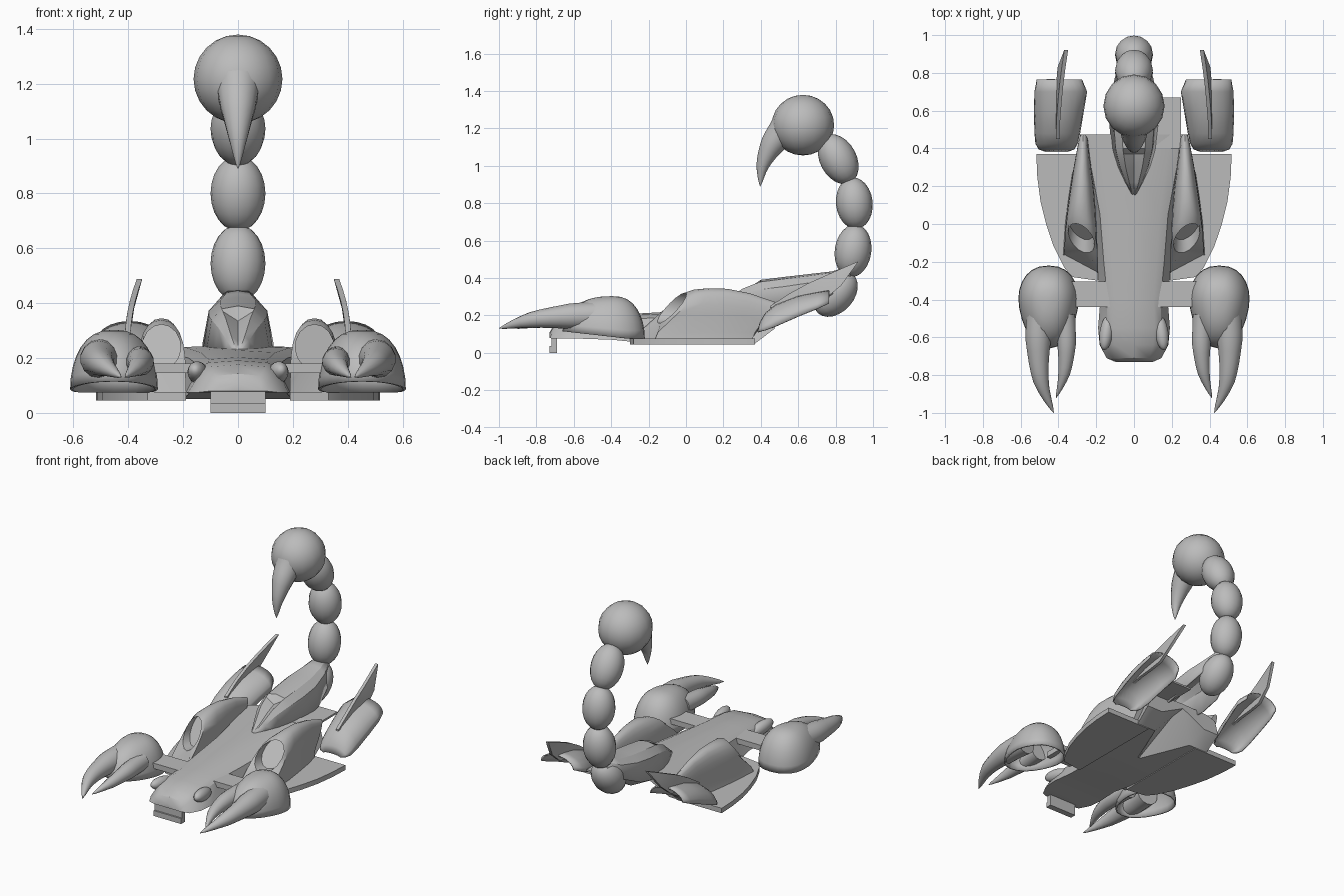
import bpy, bmesh
from math import sin, cos, pi, radians, copysign
from mathutils import Vector, Matrix

old = bpy.data.objects.get("Cube")
if old:
    bpy.data.objects.remove(old)

grey = bpy.data.materials.new("plain grey")
grey.use_nodes = True
grey.diffuse_color = (0.5, 0.5, 0.5, 1)
grey.node_tree.nodes["Principled BSDF"].inputs["Base Color"].default_value = (0.5, 0.5, 0.5, 1)


def finish(name, bm, angle=40, thick=0):
    bmesh.ops.remove_doubles(bm, verts=bm.verts, dist=0.0003)
    bmesh.ops.recalc_face_normals(bm, faces=bm.faces)
    mesh = bpy.data.meshes.new(name)
    bm.to_mesh(mesh)
    bm.free()
    mesh.materials.append(grey)
    ob = bpy.data.objects.new(name, mesh)
    bpy.context.collection.objects.link(ob)
    if thick:
        mod = ob.modifiers.new("thickness", 'SOLIDIFY')
        mod.thickness = thick
    for other in bpy.context.selected_objects:
        other.select_set(False)
    bpy.context.view_layer.objects.active = ob
    ob.select_set(True)
    bpy.ops.object.shade_smooth_by_angle(angle=radians(angle))


def loft(name, rings, side=1, closed=True, caps=True, angle=40, thick=0):
    """Skin a list of equal-length point rings; side mirrors in x."""
    bm = bmesh.new()
    rows = [[bm.verts.new((side * p[0], p[1], p[2])) for p in r] for r in rings]
    n = len(rows[0])
    for a, b in zip(rows, rows[1:]):
        for i in range(n if closed else n - 1):
            j = (i + 1) % n
            bm.faces.new((a[i], a[j], b[j], b[i]))
    if caps:
        bm.faces.new(rows[0])
        bm.faces.new(rows[-1])
    finish(name, bm, angle, thick)


def box(name, lo, hi):
    pts = lambda z: [(lo[0], lo[1], z), (hi[0], lo[1], z), (hi[0], hi[1], z), (lo[0], hi[1], z)]
    loft(name, [pts(lo[2]), pts(hi[2])])


def ellipsoid(name, centre, radii, tilt=0, yaw=0):
    bm = bmesh.new()
    m = (Matrix.Translation(centre) @ Matrix.Rotation(yaw, 4, 'Z')
         @ Matrix.Rotation(tilt, 4, 'X') @ Matrix.Diagonal((*radii, 1)))
    bmesh.ops.create_uvsphere(bm, u_segments=16, v_segments=12, radius=1, matrix=m)
    finish(name, bm, 60)


def horn(name, pts, radii, side=1):
    """Curved tapering spike along a smoothed path."""
    path, rad = [], []
    pts = [Vector(p) for p in pts]
    for i in range(len(pts) - 1):
        p = [pts[max(0, i - 1)], pts[i], pts[i + 1], pts[min(len(pts) - 1, i + 2)]]
        for k in range(4):
            t = k / 4
            path.append(0.5 * (2 * p[1] + (p[2] - p[0]) * t
                               + (2 * p[0] - 5 * p[1] + 4 * p[2] - p[3]) * t * t
                               + (3 * p[1] - p[0] - 3 * p[2] + p[3]) * t ** 3))
            rad.append(radii[i] * (1 - t) + radii[i + 1] * t)
    path.append(pts[-1])
    rad.append(0.001)
    rings = []
    for i, c in enumerate(path):
        d = (path[min(i + 1, len(path) - 1)] - path[max(i - 1, 0)]).normalized()
        u = d.cross(Vector((1, 0, 0))).normalized()
        v = d.cross(u)
        rings.append([c + rad[i] * (cos(2 * pi * k / 14) * u + sin(2 * pi * k / 14) * v)
                      for k in range(14)])
    loft(name, rings, side, angle=60)


# Tail: bead chain, ball and stinger
beads = [(0.8, 0.315, 0.14, -42), (0.893, 0.545, 0.142, -8),
         (0.9, 0.8, 0.138, 6), (0.814, 1.035, 0.142, 28)]
for i, (y, z, half, tilt) in enumerate(beads):
    ellipsoid(f"tail_bead_{i + 1}", (0, y, z), (0.1, 0.098, half), radians(tilt))
ellipsoid("tail_ball", (0, 0.625, 1.217), (0.162, 0.167, 0.162))
horn("stinger", [(0, 0.53, 1.2), (0, 0.46, 1.11), (0, 0.41, 1.0), (0, 0.397, 0.89)],
     [0.085, 0.064, 0.034, 0.001])

# Fuselage with a V-shaped tunnel under the rear:
# y, bottom half-width, top half-width, bottom z, top z, tunnel half-width
hull = [(-0.73, 0.1, 0.085, 0.08, 0.1, 0.01), (-0.71, 0.145, 0.11, 0.075, 0.135, 0.01),
        (-0.64, 0.182, 0.135, 0.075, 0.168, 0.01), (-0.55, 0.19, 0.145, 0.075, 0.183, 0.01),
        (-0.4, 0.178, 0.14, 0.07, 0.195, 0.01), (-0.2, 0.2, 0.16, 0.05, 0.205, 0.01),
        (0.05, 0.23, 0.18, 0.05, 0.22, 0.01), (0.37, 0.28, 0.24, 0.05, 0.235, 0.14),
        (0.475, 0.285, 0.26, 0.13, 0.24, 0.17)]
rings = []
for y, b, t, z0, z1, n in hull:
    roof = z0 + min(0.9, max(0, n - 0.01) * 8) * (z1 - z0 - 0.015)
    rings.append([(-b, y, z0), (-n, y, z0), (0, y, roof), (n, y, z0), (b, y, z0),
                  (t, y, z1 - 0.02), (t * 0.75, y, z1), (0, y, z1 + 0.008),
                  (-t * 0.75, y, z1), (-t, y, z1 - 0.02)])
loft("fuselage", rings, angle=35)
box("rear_plate", (0.1, 0.4, 0.228), (0.25, 0.67, 0.24))
box("front_bumper", (-0.1, -0.73, 0), (0.1, -0.69, 0.035))
box("bumper_post", (-0.1, -0.72, 0.035), (0.1, -0.69, 0.078))
box("arm_beam", (-0.34, -0.44, 0.145), (0.34, -0.305, 0.18))

# Dorsal hood shell with a sunken front panel: y, half-width, bottom z, top z, middle z
hood = [(0.15, 0.012, 0.21, 0.23, 0.23), (0.22, 0.05, 0.21, 0.285, 0.26),
        (0.3, 0.088, 0.21, 0.35, 0.305), (0.37, 0.11, 0.21, 0.38, 0.335),
        (0.4, 0.118, 0.21, 0.39, 0.39), (0.52, 0.13, 0.22, 0.405, 0.405),
        (0.65, 0.13, 0.25, 0.42, 0.42), (0.78, 0.1, 0.31, 0.435, 0.435),
        (0.88, 0.05, 0.4, 0.465, 0.465)]
shape = [(-1, 0), (-0.82, 0.72), (-0.5, 0.94), (0, 1), (0.5, 0.94), (0.82, 0.72), (1, 0)]
loft("dorsal_hood", [[(w * u, y, z0 + v * (z1 - z0) if u else mid) for u, v in shape]
                     for y, w, z0, z1, mid in hood],
     closed=False, caps=False, angle=30, thick=0.01)

for side, word in ((1, "left"), (-1, "right")):
    # Flat wing plate with a curved leading edge
    edge = [(0.19, -0.3), (0.33, -0.28), (0.37, -0.23), (0.425, -0.12), (0.465, 0.0),
            (0.495, 0.12), (0.512, 0.25), (0.517, 0.37), (0.19, 0.37)]
    loft(f"{word}_wing", [[(x, y, z) for x, y in edge] for z in (0.045, 0.077)], side)

    # Nacelle: recessed oval intake, then sheared arches to a narrow tail
    rings = []
    for depth in (0.07, 0):
        angles = [2 * pi * (k + 0.5) / 15 - pi / 2 for k in range(15)]
        rings.append([(0.279 + 0.07 * cos(a), -0.075 + depth + 0.07 * sin(a) + 0.035 * cos(a),
                       0.24 + 0.082 * sin(a)) for a in angles])
    # y at foot, y at crown, inner x, outer x, crown z, outward sweep
    nacelle = [(-0.25, -0.005, 0.19, 0.368, 0.338, 0.1), (0.02, 0.12, 0.2, 0.357, 0.345, 0),
               (0.15, 0.22, 0.21, 0.34, 0.342, 0), (0.28, 0.34, 0.225, 0.32, 0.318, 0),
               (0.37, 0.475, 0.24, 0.297, 0.272, 0)]
    for y0, y1, xa, xb, top, sweep in nacelle:
        c, w, ring = (xa + xb) / 2, (xb - xa) / 2, []
        for k in range(13):
            a = pi * k / 12
            f = max(0, sin(a)) ** 0.65
            ring.append((c + w * copysign(abs(cos(a)) ** 0.85, cos(a)),
                         y0 + (y1 - y0) * f + sweep * (0.5 + cos(a) / 2),
                         0.11 + (top - 0.11) * f))
        rings.append([(xb + 0.01, y0 - 0.02 + sweep, 0.06)] + ring + [(xa, y0 - 0.02, 0.06)])
    loft(f"{word}_nacelle", rings, side)

    # Headlight
    ellipsoid(f"{word}_headlight", (side * 0.146, -0.575, 0.146), (0.036, 0.095, 0.04),
              radians(-8), radians(side * 8))

    # Claw: open domed palm with a raised front rim
    palm = []
    for i in range(9):
        e = pi / 2 * i / 8
        ring = []
        for k in range(24):
            a = 2 * pi * k / 24
            fwd = max(0, -sin(a))
            r = max(cos(e), 0.0) ** 0.8
            y = -0.395 + r * sin(a) * (0.175 + 0.09 * fwd)
            x = 0.452 + r * copysign(abs(cos(a)) ** 0.85, cos(a)) * 0.16
            base = 0.075 + 0.04 * max(0, (-0.3 - y) / 0.36)
            ring.append((x, y, base + (0.303 - base) * sin(e)))
        palm.append(ring)
    loft(f"{word}_palm", palm, side, caps=False, angle=60, thick=0.01)
    horn(f"{word}_outer_pincer", [(0.495, -0.46, 0.2), (0.507, -0.62, 0.195),
                                  (0.492, -0.83, 0.175), (0.425, -1.0, 0.13)],
         [0.075, 0.068, 0.042, 0.001], side)
    horn(f"{word}_inner_pincer", [(0.365, -0.48, 0.19), (0.357, -0.64, 0.185),
                                  (0.37, -0.79, 0.165), (0.412, -0.92, 0.13)],
         [0.055, 0.05, 0.032, 0.001], side)

    # Rear fender shell: inner x, outer x, y, edge z, crown z
    fender = [(0.35, 0.47, 0.382, 0.11, 0.12), (0.315, 0.505, 0.395, 0.115, 0.165),
              (0.298, 0.522, 0.425, 0.122, 0.215), (0.285, 0.527, 0.48, 0.142, 0.258),
              (0.265, 0.53, 0.6, 0.195, 0.305), (0.248, 0.527, 0.7, 0.235, 0.325),
              (0.275, 0.515, 0.765, 0.265, 0.335)]
    loft(f"{word}_fender",
         [[((a + b) / 2 - (b - a) / 2 * cos(pi * k / 10), y, z0 + (z1 - z0) * sin(pi * k / 10))
           for k in range(11)] for a, b, y, z0, z1 in fender],
         side, closed=False, caps=False, angle=60, thick=0.008)

    # Swept fin: thin blade curling inward towards its tip
    blade = [(0.45, 0.25, 0.24), (0.55, 0.315, 0.26), (0.65, 0.37, 0.27), (0.74, 0.41, 0.285),
             (0.83, 0.45, 0.36), (0.92, 0.488, 0.485)]
    rings = []
    for y, top, low in blade:
        pts = [(0.403 - 0.85 * max(0, z - 0.26) ** 2, y, z) for z in (low, (low + top) / 2, top)]
        rings.append([(x - 0.01, y, z) for x, y, z in pts]
                     + [(x + 0.01, y, z) for x, y, z in reversed(pts)])
    loft(f"{word}_fin", rings, side)
